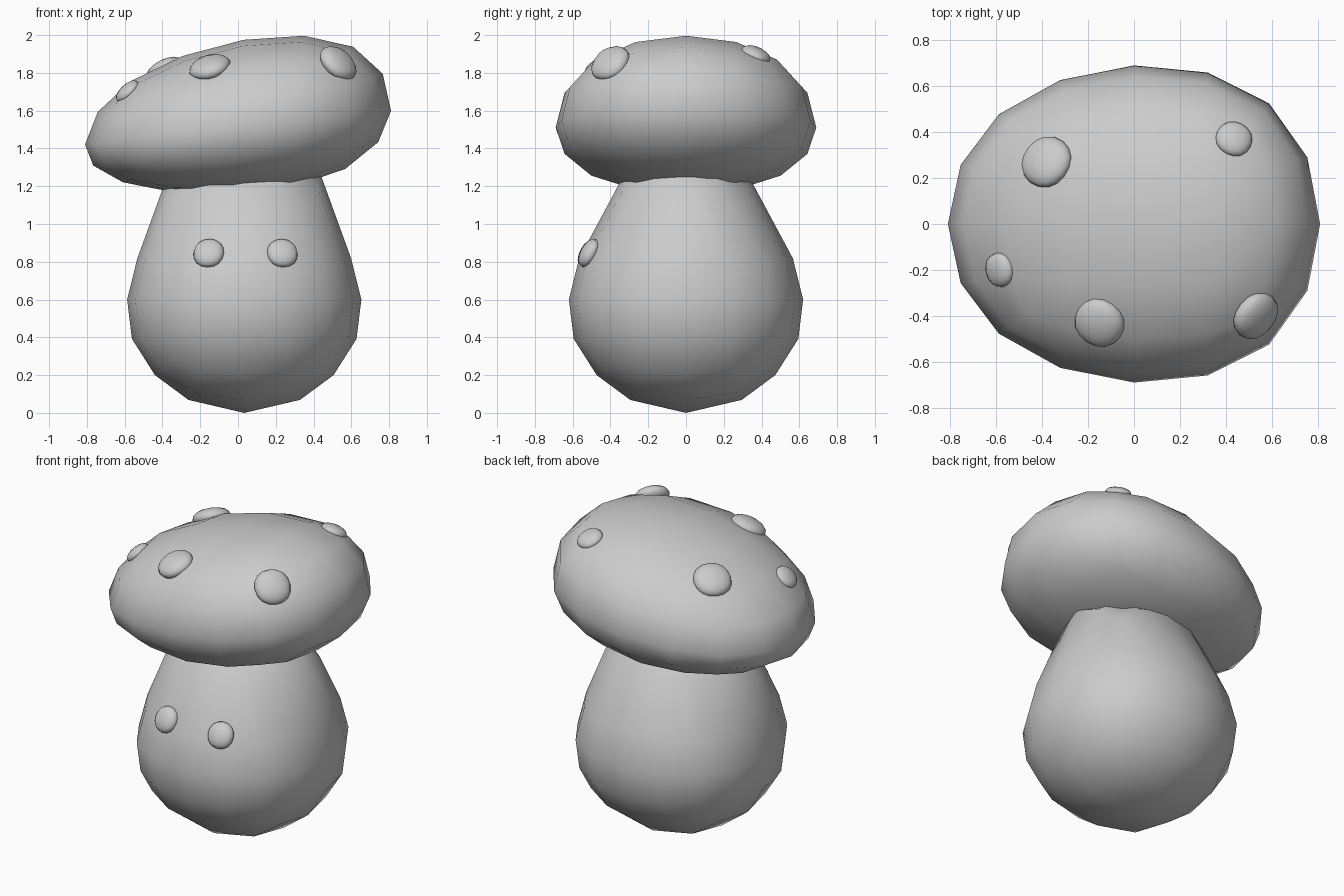
import bpy, bmesh
from mathutils import Vector
from mathutils.bvhtree import BVHTree

if "Cube" in bpy.data.objects:
    bpy.data.objects.remove(bpy.data.objects["Cube"])


def rounded_cube(name, shape=None, levels=2):
    """Subdivided cube, scaled to a unit ball, then reshaped by a function."""
    bpy.ops.mesh.primitive_cube_add(size=2)
    ob = bpy.context.object
    ob.name = name
    mod = ob.modifiers.new("round", 'SUBSURF')
    mod.levels = levels
    bpy.ops.object.modifier_apply(modifier=mod.name)
    verts = ob.data.vertices
    m = max(v.co.x for v in verts)
    for v in verts:
        co = v.co / m
        v.co = shape(co) if shape else co
    ob.data.update()
    bpy.ops.object.shade_smooth()
    return ob


# stem: (unit z, height, x radius factor, y radius factor)
STEM = [(-1, 0, 1.2, 1.2), (-.93, .07, 1.2, 1.2), (-.726, .2, 1.05, 1.05),
        (-.4, .39, 1.03, 1.03), (0, .6, 1, 1), (.4, .82, .98, .98),
        (.726, 1.26, .90, .73), (1, 1.4, .85, .7)]


def stem_shape(p):
    z = max(-1, min(1, p.z))
    for a, b in zip(STEM, STEM[1:]):
        if z <= b[0]:
            t = (z - a[0]) / (b[0] - a[0])
            h, sx, sy = (a[i] + (b[i] - a[i]) * t for i in (1, 2, 3))
            return Vector((.033 + .62 * p.x * sx, .62 * p.y * sy, h))


# cap: tilted dome, fuller on the right
def cap_shape(p):
    x = .81 * p.x
    y = .69 * p.y * (1 + .08 * x)
    if p.z > 0:
        h = .465 * p.z * (1 + .13 * x)
    else:
        h = .35 * p.z * (1 + .2 * x)
    return Vector((x + .03 * p.z, y, 1.51 + .11 * x + h))


stem = rounded_cube("stem", stem_shape)
cap = rounded_cube("cap", cap_shape)


def surface(ob):
    bm = bmesh.new()
    bm.from_mesh(ob.data)
    tree = BVHTree.FromBMesh(bm)
    bm.free()
    return tree


def button(name, tree, start, direction, r, thick):
    """Flattened ball lying on the surface hit by the ray."""
    hit, normal, _, _ = tree.ray_cast(Vector(start), Vector(direction))
    ob = rounded_cube(name)
    ob.location = hit
    ob.rotation_euler = normal.to_track_quat('Z', 'Y').to_euler()
    ob.scale = (r, r, thick)


# cap spots
cap_tree = surface(cap)
for i, (x, y, r) in enumerate([(-.38, .27, .115), (.435, .37, .08), (-.585, -.2, .075),
                               (-.15, -.43, .11), (.53, -.40, .11)]):
    button(f"spot_{i + 1}", cap_tree, (x, y, 3), (0, 0, -1), r, r * .5)

# eyes
stem_tree = surface(stem)
for name, x in (("eye_left", -.155), ("eye_right", .235)):
    button(name, stem_tree, (x, -2, .845), (0, 1, 0), .082, .045)
